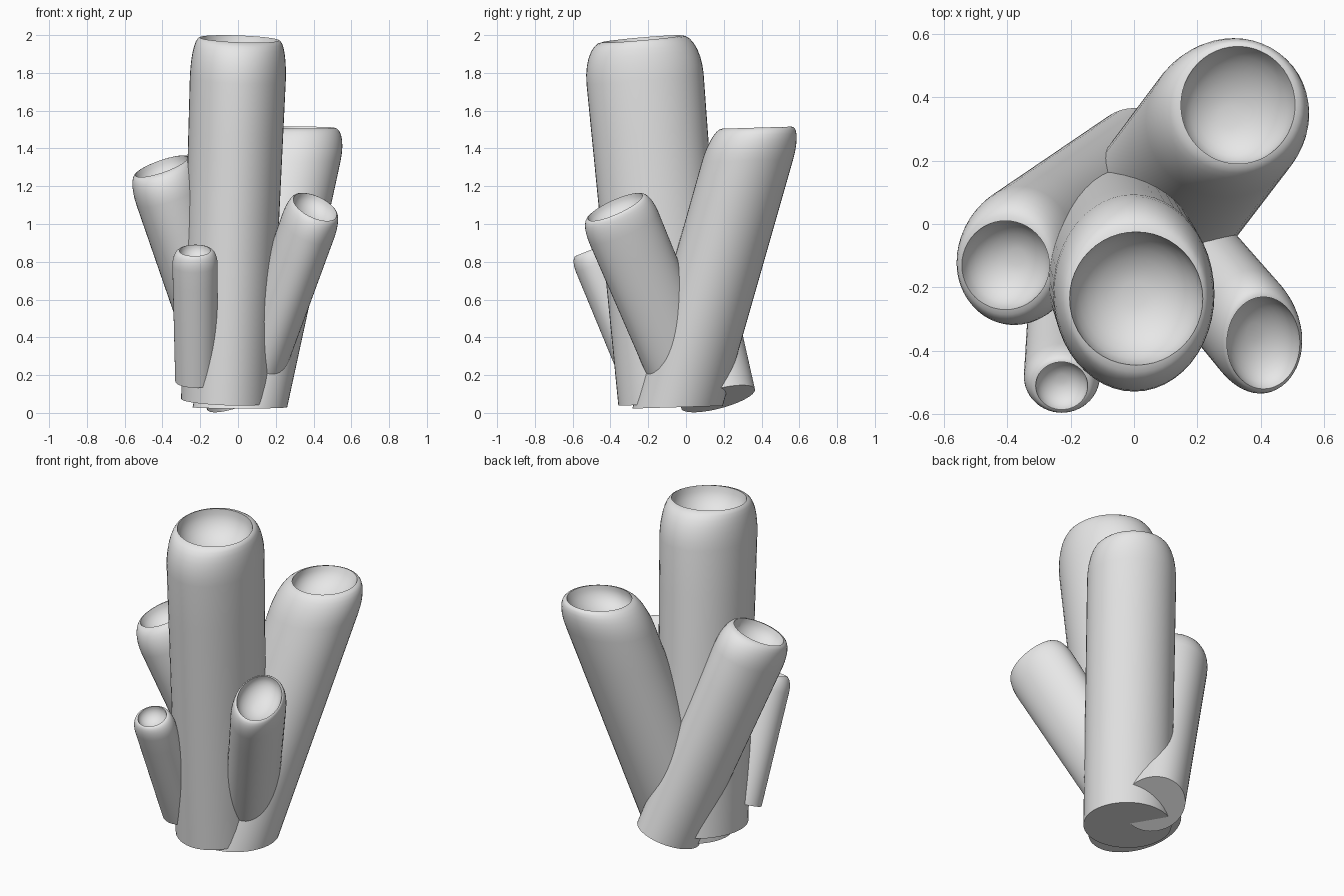
import bpy
import bmesh
import math
from mathutils import Vector

cube = bpy.data.objects.get("Cube")
if cube:
    bpy.data.objects.remove(cube, do_unlink=True)

SIDES = 48

grey = bpy.data.materials.new("pale_grey")
grey.use_nodes = True
colour = (0.8, 0.8, 0.8, 1)
grey.diffuse_color = colour
grey.node_tree.nodes["Principled BSDF"].inputs["Base Color"].default_value = colour


def tube(name, base, top, outer, hole, foot=1.0, normal=None):
    """Leaning hollow tube; outer and hole are x and y radii seen from above."""
    base, top = Vector(base), Vector(top)
    axis = (top - base).normalized()
    n = Vector(normal) if normal else axis
    size = sum(outer) / 2
    length = (top - base).length
    bm = bmesh.new()

    def ring(along, rx, ry):
        centre = base + axis * along
        verts = []
        for i in range(SIDES):
            a = math.tau * i / SIDES
            x, y = rx * math.cos(a), ry * math.sin(a)
            verts.append(bm.verts.new(centre + Vector((x, y, -(n.x * x + n.y * y) / n.z))))
        return verts

    rings = []
    # Outer wall from the foot to the shoulder
    shoulder = length - 0.75 * size
    for i in range(7):
        t = i / 6
        s = foot + (1 - foot) * t
        rings.append(ring(shoulder * t, outer[0] * s, outer[1] * s))
    # Rounded shoulder closing in to the lip
    for i in range(1, 8):
        a = math.pi / 2 * i / 7
        k = 1 - math.cos(a)
        r = [o + (h - o) * k for o, h in zip(outer, hole)]
        rings.append(ring(shoulder + 0.75 * size * math.sin(a), *r))
    # Shallow bowl inside the mouth
    for i in range(1, 8):
        a = math.pi / 2 * i / 8
        s = math.cos(a)
        rings.append(ring(length - 0.6 * size * math.sin(a), hole[0] * s, hole[1] * s))

    for low, high in zip(rings, rings[1:]):
        for i in range(SIDES):
            j = (i + 1) % SIDES
            bm.faces.new((low[i], low[j], high[j], high[i]))
    bm.faces.new(rings[0][::-1])
    bm.faces.new(rings[-1])

    mesh = bpy.data.meshes.new(name)
    bm.to_mesh(mesh)
    bm.free()
    mesh.materials.append(grey)
    obj = bpy.data.objects.new(name, mesh)
    bpy.context.collection.objects.link(obj)
    bpy.ops.object.select_all(action="DESELECT")
    obj.select_set(True)
    bpy.context.view_layer.objects.active = obj
    bpy.ops.object.shade_smooth_by_angle(angle=math.radians(50))


# Cluster of five tubes growing from a shared foot
tube("main_tube", (-0.065, -0.07, 0.065), (0.007, -0.235, 1.98),
     (0.254, 0.31), (0.21, 0.21), foot=0.93)
tube("back_left_tube", (0.01, -0.045, 0.03), (0.328, 0.375, 1.51),
     (0.253, 0.242), (0.18, 0.185), foot=0.99, normal=(0, -0.03, 1))
tube("right_tube", (0.0, 0.17, 0.075), (-0.405, -0.13, 1.305),
     (0.18, 0.215), (0.138, 0.14), foot=0.91)
tube("front_left_tube", (0.09, 0.0, 0.2), (0.408, -0.375, 1.09),
     (0.14, 0.184), (0.115, 0.145), foot=0.95)
tube("front_right_tube", (-0.222, -0.235, 0.17), (-0.228, -0.51, 0.86),
     (0.12, 0.102), (0.082, 0.075), foot=0.92)
